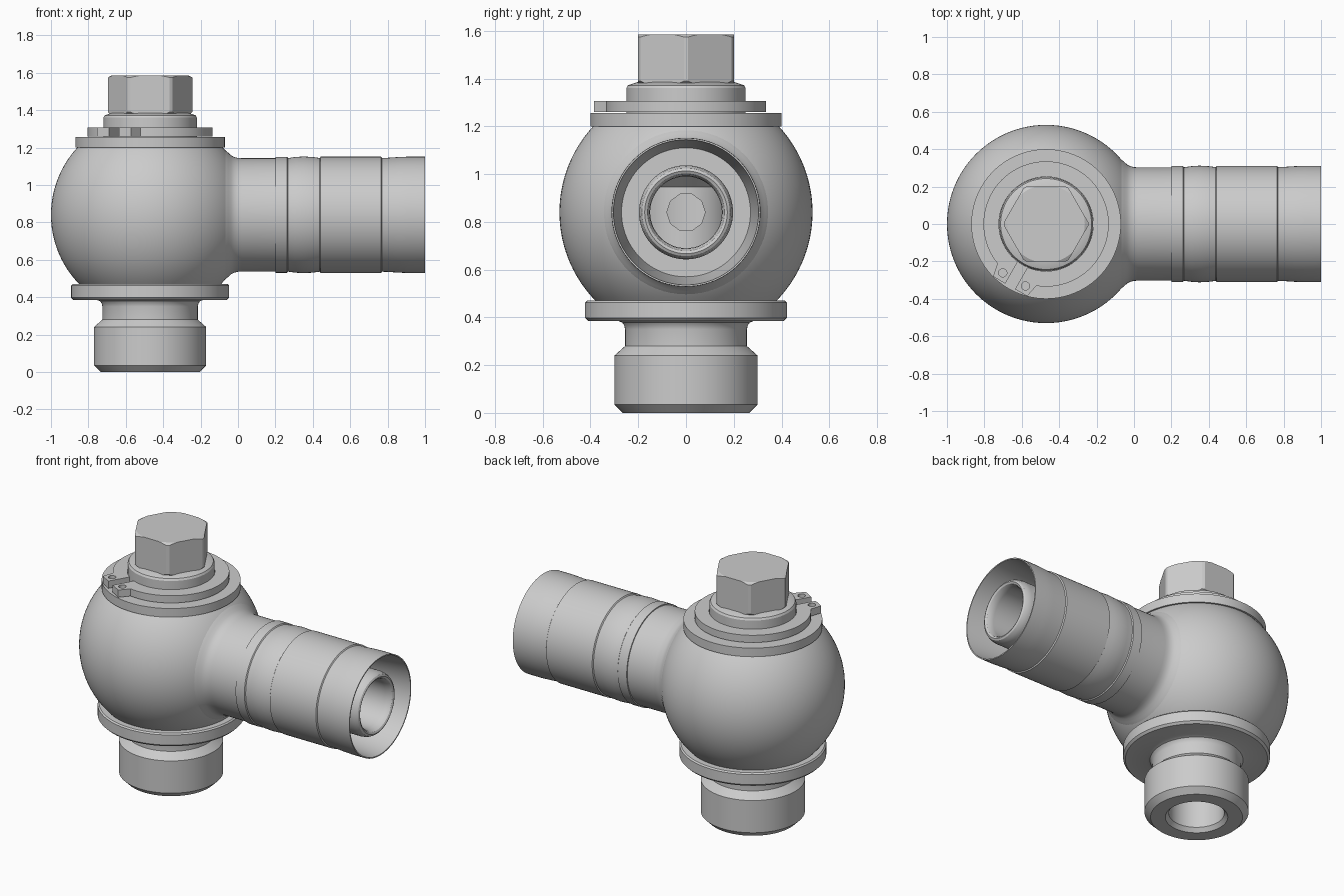
import bpy, bmesh
from math import sin, cos, pi, asin, radians
from mathutils import Matrix

if "Cube" in bpy.data.objects:
    bpy.data.objects.remove(bpy.data.objects["Cube"])

CX, CZ, R = -0.47, 0.84, 0.53      # ball centre and radius


def finish(name, bm):
    bmesh.ops.remove_doubles(bm, verts=bm.verts, dist=1e-5)
    bmesh.ops.recalc_face_normals(bm, faces=bm.faces)
    mesh = bpy.data.meshes.new(name)
    bm.to_mesh(mesh)
    bm.free()
    ob = bpy.data.objects.new(name, mesh)
    bpy.context.collection.objects.link(ob)
    return ob


def revolve(name, profile, along_x=False, seg=96):
    """Spin a closed (radius, height) profile about the bolt axis or the pipe axis."""
    bm = bmesh.new()
    rings = []
    for i in range(seg):
        c, s = cos(2 * pi * i / seg), sin(2 * pi * i / seg)
        rings.append([bm.verts.new((h, r * c, CZ + r * s) if along_x else (CX + r * c, r * s, h))
                      for r, h in profile])
    n = len(profile)
    for i in range(seg):
        a, b = rings[i], rings[(i + 1) % seg]
        for j in range(n):
            k = (j + 1) % n
            if profile[j][0] == 0 and profile[k][0] == 0:
                continue
            if profile[j][0] == 0:
                bm.faces.new((a[j], b[k], a[k]))
            elif profile[k][0] == 0:
                bm.faces.new((a[j], b[j], a[k]))
            else:
                bm.faces.new((a[j], b[j], b[k], a[k]))
    return finish(name, bm)


def prism(name, outline, z0, z1, turn=0):
    """Extrude a flat outline, placed around the bolt axis."""
    bm = bmesh.new()
    f = bm.faces.new([bm.verts.new((x, y, z0)) for x, y in outline])
    new = bmesh.ops.extrude_face_region(bm, geom=[f])["geom"]
    bmesh.ops.translate(bm, vec=(0, 0, z1 - z0),
                        verts=[v for v in new if isinstance(v, bmesh.types.BMVert)])
    bm.faces.new([v for v in bm.verts if v.co.z == z0]) if not f.is_valid else None
    bm.transform(Matrix.Translation((CX, 0, 0)) @ Matrix.Rotation(radians(turn), 4, 'Z'))
    return finish(name, bm)


def activate(ob):
    bpy.ops.object.select_all(action='DESELECT')
    ob.select_set(True)
    bpy.context.view_layer.objects.active = ob


def boolean(ob, cutter, operation='DIFFERENCE'):
    activate(ob)
    mod = ob.modifiers.new("cut", 'BOOLEAN')
    mod.operation, mod.solver, mod.object = operation, 'EXACT', cutter
    bpy.ops.object.modifier_apply(modifier=mod.name)
    bpy.data.objects.remove(cutter)


def arc(r, a0, a1, n):
    return [(r * cos(a0 + (a1 - a0) * i / n), r * sin(a0 + (a1 - a0) * i / n)) for i in range(n + 1)]


# Ball body: hollow truncated sphere with a side port
z0, z1 = 0.47, 1.20
a0, a1 = asin((z0 - CZ) / R), asin((z1 - CZ) / R)
body = revolve("ball_body", [(r, CZ + h) for r, h in arc(R, a0, a1, 40)] + [(0.26, z1), (0.26, z0)])
boolean(body, revolve("port_cutter", [(0, -0.40), (0.15, -0.40), (0.15, 0.2), (0, 0.2)], True))

# Side pipe with crimped sleeve, end recess and inner tube
pipe = revolve("side_pipe", [
    (0.30, -0.15), (0.347, -0.071), (0.332, -0.052), (0.318, -0.037), (0.309, -0.02),
    (0.304, 0.0), (0.303, 0.02), (0.303, 0.2), (0.31, 0.2), (0.31, 0.262),
    (0.304, 0.267), (0.304, 0.272), (0.309, 0.305), (0.312, 0.35), (0.309, 0.40),
    (0.304, 0.437), (0.311, 0.442), (0.311, 0.765), (0.304, 0.77), (0.305, 0.80),
    (0.309, 0.86), (0.311, 0.91), (0.311, 1.0), (0.304, 1.0), (0.277, 0.76),
    (0.27, 0.72), (0.197, 0.72), (0.197, 0.93), (0.193, 0.955), (0.184, 0.972),
    (0.173, 0.978), (0.162, 0.972), (0.153, 0.955), (0.15, 0.93), (0.15, -0.15)], True)

# Hollow bolt: threaded end, neck, flange, waisted shank, shoulder
bolt = revolve("hollow_bolt", [
    (0.18, 0), (0.265, 0), (0.30, 0.035), (0.30, 0.24), (0.255, 0.28), (0.255, 0.35),
    (0.259, 0.367), (0.268, 0.379), (0.285, 0.385), (0.41, 0.385), (0.423, 0.398),
    (0.423, 0.462), (0.415, 0.47), (0.258, 0.47), (0.258, 0.60), (0.20, 0.64),
    (0.20, 0.945), (0.25, 0.99), (0.25, 1.36), (0.243, 1.372), (0.205, 1.385),
    (0, 1.385), (0, 1.0), (0.16, 0.95), (0.16, 0.025)])
boolean(bolt, revolve("cross_hole_cutter",
                      [(0, -0.8), (0.08, -0.8), (0.08, -0.1), (0, -0.1)], True, 10))

# Top washer
washer = revolve("top_washer", [(0.251, 1.20), (0.40, 1.20), (0.40, 1.255), (0.251, 1.255)])

# Retaining ring: open ring with two drilled lugs
g, w = asin(0.12 / 0.335), asin(0.03 / 0.252)
ring = prism("retaining_ring",
             arc(0.335, g, 2 * pi - g, 72) + [(0.385, -0.105), (0.385, -0.03)]
             + arc(0.252, 2 * pi - w, w, 72) + [(0.385, 0.03), (0.385, 0.105)],
             1.26, 1.306, 240)
for side in (-1, 1):
    hole = [(0.342 + x, 0.07 * side + y) for x, y in arc(0.022, 0, 2 * pi * 23 / 24, 23)]
    boolean(ring, prism("lug_hole_cutter", hole, 1.2, 1.4, 240))

# Hex head with chamfered corners
head = prism("hex_head", arc(0.231, 0, 2 * pi * 5 / 6, 5), 1.365, 1.585)
boolean(head, revolve("head_chamfer", [(0, 1.36), (0.196, 1.36), (0.226, 1.39), (0.226, 1.574),
                                       (0.205, 1.586), (0, 1.586)]), 'INTERSECT')

for ob in (body, pipe, bolt, washer, ring, head):
    activate(ob)
    bpy.ops.object.shade_smooth_by_angle(angle=radians(25))
